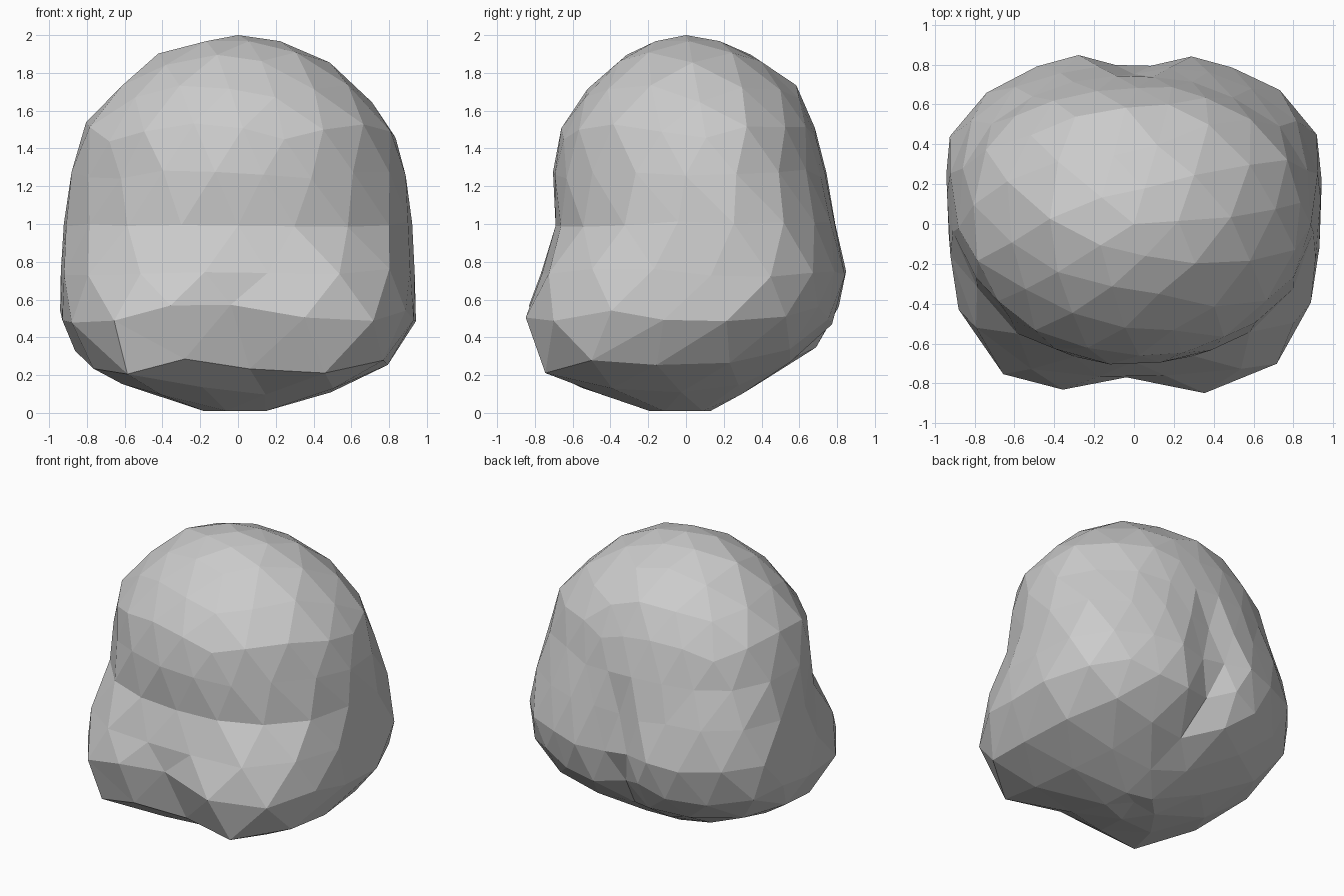
import bpy, bmesh, math, random

if "Cube" in bpy.data.objects:
    bpy.data.objects.remove(bpy.data.objects["Cube"])

random.seed(4)

# Cross-sections by height:
# z, half width, front y, back y, centre y, front squareness, front notch, back notch
SECTIONS = [
    (0.00, 0.14, -0.16, 0.10, 0.00, 2.0, 0.00, 0.00),
    (0.03, 0.26, -0.28, 0.20, -0.03, 2.0, 0.00, 0.00),
    (0.19, 0.72, -0.76, 0.46, -0.02, 4.2, 0.11, 0.04),
    (0.38, 0.92, -0.84, 0.77, 0.15, 3.6, 0.18, 0.10),
    (0.54, 0.94, -0.87, 0.83, 0.25, 3.3, 0.10, 0.12),
    (0.76, 0.94, -0.78, 0.87, 0.30, 3.1, 0.03, 0.10),
    (1.02, 0.92, -0.68, 0.80, 0.25, 2.3, 0.00, 0.05),
    (1.18, 0.91, -0.69, 0.76, 0.15, 2.0, 0.00, 0.00),
    (1.32, 0.87, -0.71, 0.73, 0.12, 2.2, 0.00, 0.00),
    (1.52, 0.82, -0.65, 0.68, 0.10, 2.2, 0.00, 0.00),
    (1.76, 0.61, -0.49, 0.57, 0.05, 2.1, 0.00, 0.00),
    (1.94, 0.37, -0.27, 0.28, 0.02, 2.0, 0.00, 0.00),
    (2.00, 0.05, -0.05, 0.07, 0.01, 2.0, 0.00, 0.00),
]


def section(z):
    """Interpolate the cross-section at height z."""
    for a, b in zip(SECTIONS, SECTIONS[1:]):
        if z <= b[0]:
            t = (z - a[0]) / (b[0] - a[0])
            return [p + (q - p) * t for p, q in zip(a, b)][1:]
    return SECTIONS[-1][1:]


def bump(v, centre, width):
    return math.exp(-((v - centre) / width) ** 2)


def shape(co):
    """Map a point of the unit sphere onto the lumpy head form."""
    z = min(2.0, max(0.0, 1 + co.z))
    flat = math.hypot(co.x, co.y)
    if flat < 1e-4:
        return (0, 0, 0.03 if z < 1 else 2.0)
    c, s = co.x / flat, co.y / flat
    if z < 0.08:
        z = 0.01
    elif z < 1.94:
        z += random.uniform(-0.015, 0.015)
    # low cheeks, raised upper lip between them
    if s < 0:
        side = min(1, -1.5 * s)
        z -= side * 0.08 * bump(z, 0.3, 0.14)
        z += side * 0.10 * bump(c, 0, 0.3) * bump(z, 0.4, 0.22)
    rx, front, back, cy, n, notch_f, notch_b = section(z)
    ry = back - cy if s > 0 else cy - front
    n = 2.05 if s > 0 else n
    r = ((abs(c) / rx) ** n + (abs(s) / ry) ** n) ** (-1 / n)
    r *= 1 + random.uniform(-0.005, 0.012)
    x, y = c * r, cy + s * r
    # central notches at the mouth and the back
    if s < 0:
        y += notch_f * bump(x, 0, 0.24) * min(1, -2 * s)
    else:
        y -= notch_b * bump(x, 0, 0.14)
    return (x, y, z)


# Faceted head, deformed from a coarse sphere
bm = bmesh.new()
bmesh.ops.create_icosphere(bm, subdivisions=3, radius=1)
for v in bm.verts:
    v.co = shape(v.co.normalized())
bmesh.ops.recalc_face_normals(bm, faces=bm.faces)
mesh = bpy.data.meshes.new("lumpy_head")
bm.to_mesh(mesh)
bm.free()
head = bpy.data.objects.new("lumpy_head", mesh)
bpy.context.collection.objects.link(head)
